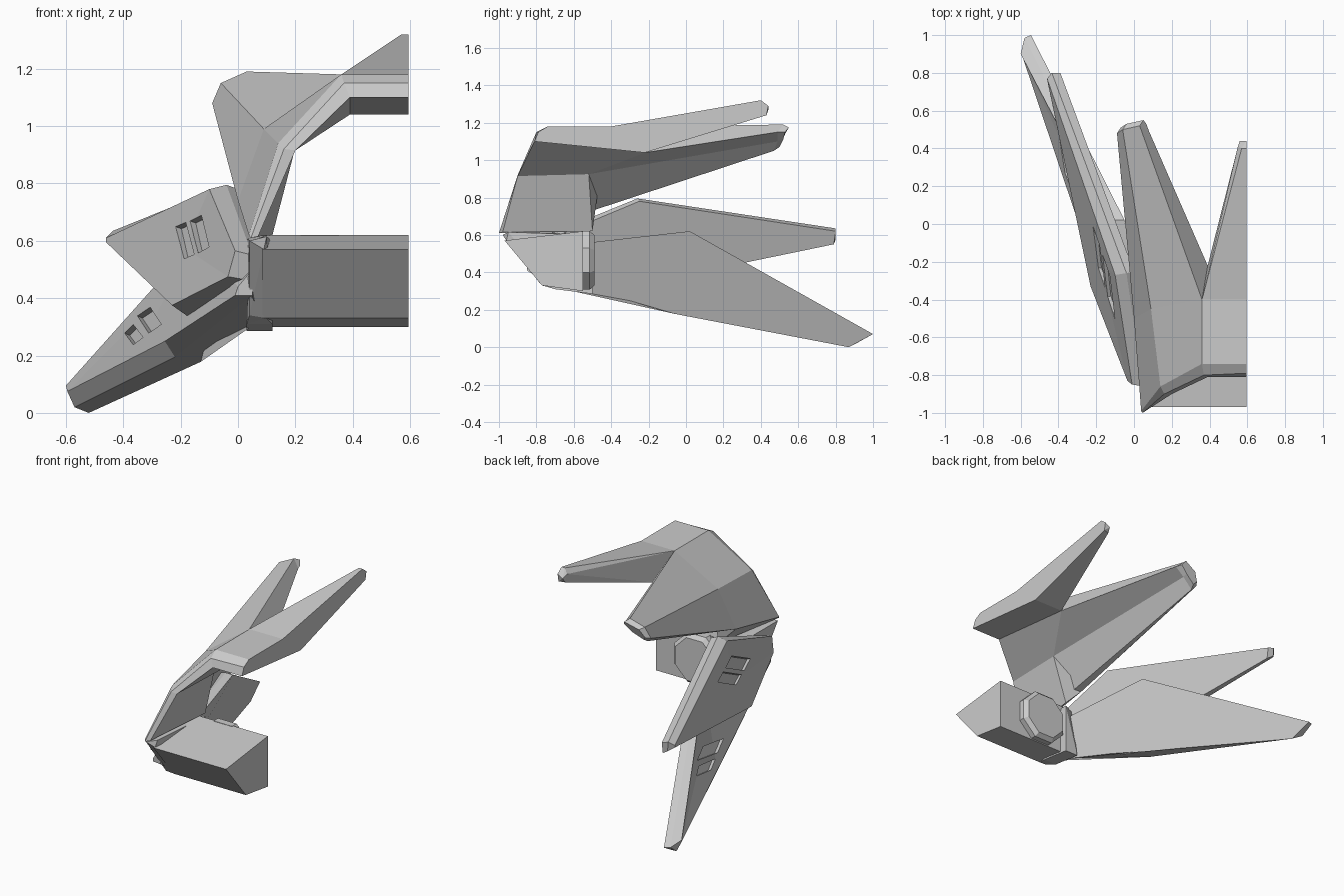
import bpy, bmesh, math
from mathutils import Vector

if "Cube" in bpy.data.objects:
    bpy.data.objects.remove(bpy.data.objects["Cube"])


def finish(bm, name):
    bmesh.ops.recalc_face_normals(bm, faces=bm.faces)
    me = bpy.data.meshes.new(name)
    bm.to_mesh(me)
    bm.free()
    ob = bpy.data.objects.new(name, me)
    bpy.context.collection.objects.link(ob)
    return ob


def loft(name, rings):
    """Skin matching rings of points and cap both ends."""
    bm = bmesh.new()
    rows = [[bm.verts.new(p) for p in r] for r in rings]
    n = len(rows[0])
    for a, b in zip(rows, rows[1:]):
        for i in range(n):
            j = (i + 1) % n
            bm.faces.new((a[i], a[j], b[j], b[i]))
    bm.faces.new(rows[0])
    bm.faces.new(rows[-1])
    return finish(bm, name)


def hull(name, pts):
    bm = bmesh.new()
    for p in pts:
        bm.verts.new(p)
    res = bmesh.ops.convex_hull(bm, input=bm.verts)
    junk = {g for g in res["geom_interior"] if isinstance(g, bmesh.types.BMVert)}
    bmesh.ops.delete(bm, geom=list(junk), context='VERTS')
    bmesh.ops.dissolve_limit(bm, angle_limit=0.03, verts=bm.verts, edges=bm.edges)
    return finish(bm, name)


def cut_slots(blade, plane, slots):
    """Recess four-sided slots, drawn in the front view, into a blade's outer face."""
    a, b, c = (Vector(p) for p in plane)
    n = (b - a).cross(c - a).normalized()
    for k, quad in enumerate(slots):
        pts = []
        for x, z in quad:
            y = a.y - (n.x * (x - a.x) + n.z * (z - a.z)) / n.y
            p = Vector((x, y, z))
            pts += [p + n * 0.025, p - n * 0.025]
        cutter = hull(f"{blade.name}_slot_cutter_{k}", pts)
        cutter.hide_render = True
        cutter.hide_set(True)
        mod = blade.modifiers.new("slot", 'BOOLEAN')
        mod.operation = 'DIFFERENCE'
        mod.solver = 'EXACT'
        mod.object = cutter


# Crown shell: top, brow slope and cheek
E = 0.595
b_top, b_in = (.36, -.4, 1.18), (.39, -.22, 1.04)
c_out, c_in = (.09, -.45, .99), (.2, -.52, .925)
loft("crown_shell", [
    [(E, -.81, 1.10), (E, -.79, 1.15), (E, -.74, 1.18), (E, -.4, 1.18), (E, -.22, 1.04)],
    [(.39, -.81, 1.10), (.37, -.8, 1.15), (.36, -.74, 1.18), b_top, b_in],
    [(.2, -.9, .915), (.16, -.9, .92), (.14, -.86, .94), c_out, c_in],
    [(.07, -.98, .615), (.045, -1, .61), (.038, -.99, .62), (.0, -.5, .74), (.12, -.5, .62)]])

# Swept wing behind the cheek
loft("rear_wing", [
    [b_top, c_out, (.0, -.5, .74), (.06, -.5, .73), c_in, b_in],
    [(.03, .52, 1.19), (-.06, .50, 1.15), (-.09, .48, 1.08),
     (-.06, .47, 1.05), (.02, .49, 1.10), (.08, .49, 1.15)],
    [(.05, .55, 1.175), (-.04, .53, 1.14), (-.07, .51, 1.09),
     (-.05, .50, 1.07), (.02, .52, 1.11), (.065, .53, 1.15)]])

# Centre fin
hull("centre_fin", [b_top, b_in, (E, -.4, 1.18), (E, -.22, 1.04),
                    (.57, .40, 1.32), (E, .40, 1.32), (.55, .41, 1.29), (.56, .44, 1.27),
                    (E, .44, 1.29), (.555, .42, 1.24), (E, .43, 1.24)])

# Jaw block
jaw = [(-.97, .57), (-.55, .62), (-.55, .30), (-.77, .33)]
loft("jaw_block", [[(E, y, z) for y, z in jaw], [(.085, y, z) for y, z in jaw]])

# Hinge block between jaw and blades
hull("hinge_block", [(.09, -.96, .57), (.04, -.98, .60), (.10, -.95, .615), (.03, -.55, .61),
                     (.12, -.5, .60), (.10, -.77, .33), (.04, -.78, .34), (.12, -.5, .285),
                     (.03, -.5, .285), (.03, -.7, .31), (.12, -.7, .31)])

# Octagonal cap on the back of the jaw
caps = []
for y, ap in ((-.56, .157), (-.515, .157), (-.49, .135)):
    r = ap / math.cos(math.pi / 8)
    caps.append([(.285 + r * math.cos(a), y, .464 + r * math.sin(a))
                 for a in (math.pi / 8 + i * math.pi / 4 for i in range(8))])
loft("rear_cap", caps)

# Upper blade: outer face, chamfer and inner face rings
upper = loft("upper_blade", [
    [(-.46, .77, .61), (-.10, -.27, .78), (-.01, -.85, .565),
     (-.035, -.83, .475), (-.23, -.33, .375), (-.46, .765, .595)],
    [(-.435, .8, .635), (-.04, -.26, .795), (.05, -.86, .55),
     (.05, -.83, .46), (-.18, -.31, .34), (-.43, .8, .575)],
    [(-.39, .8, .62), (.0, -.25, .78), (.075, -.8, .55),
     (.07, -.78, .45), (-.13, -.25, .335), (-.39, .79, .55)]])
cut_slots(upper, [(-.46, .77, .60), (-.10, -.27, .78), (-.01, -.85, .57)],
          [[(-.22, .65), (-.185, .665), (-.16, .555), (-.195, .54)],
           [(-.17, .67), (-.13, .69), (-.105, .58), (-.145, .56)]])

# Lower blade
lower = loft("lower_blade", [
    [(-.60, .90, .095), (-.14, .02, .61), (.0, -.85, .44),
     (-.01, -.84, .41), (-.255, -.1, .25), (-.595, .90, .075)],
    [(-.58, .985, .075), (-.10, .02, .62), (.05, -.85, .50),
     (.05, -.85, .41), (-.22, -.11, .195), (-.57, .91, .02)],
    [(-.545, 1.0, .07), (-.05, .02, .62), (.08, -.6, .55),
     (.08, -.72, .325), (-.13, -.06, .178), (-.52, .87, .0)]])
cut_slots(lower, [(-.60, .90, .09), (-.14, .02, .61), (.0, -.85, .42)],
          [[(-.40, .28), (-.37, .31), (-.335, .265), (-.37, .24)],
           [(-.355, .34), (-.31, .37), (-.27, .31), (-.315, .28)]])
